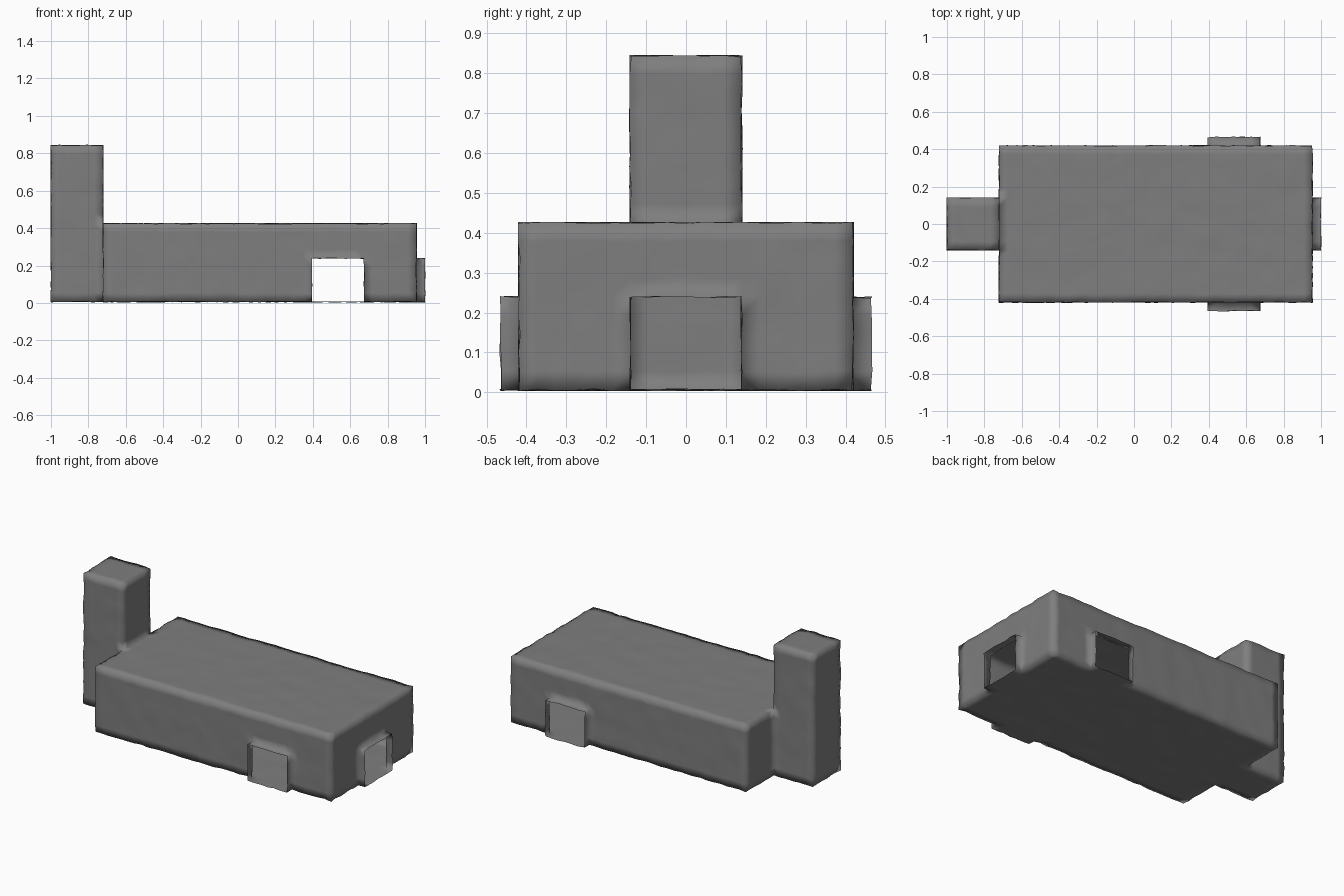
import bpy, bmesh, random
from mathutils import Vector

if "Cube" in bpy.data.objects:
    bpy.data.objects.remove(bpy.data.objects["Cube"])

random.seed(4)
S = 2 / 43                      # block size: the model is 43 blocks long
ORIGIN = Vector((-1.0, -10 * S, 0.006))
WOBBLE = 0.003                  # slight hand-made unevenness


def block(x0, x1, y0, y1, z0, z1):
    return {(x, y, z) for x in range(x0, x1) for y in range(y0, y1) for z in range(z0, z1)}


# Volumes in blocks: main hall, tower, and three doorway sleeves
hall = block(6, 42, 1, 19, 0, 9)
tower = block(0, 6, 7, 13, 0, 18)
front_door = block(30, 36, 0, 1, 0, 5)
back_door = block(30, 36, 19, 20, 0, 5)
end_door = block(42, 43, 7, 13, 0, 5)
solid = hall | tower | front_door | back_door | end_door

# Outer ends of the sleeves stay open
openings = [(front_door, (0, -1, 0)), (back_door, (0, 1, 0)), (end_door, (1, 0, 0))]

bm = bmesh.new()
verts = {}


def corner(key):
    if key not in verts:
        shake = Vector([random.uniform(-WOBBLE, WOBBLE) for _ in range(3)])
        verts[key] = bm.verts.new(ORIGIN + Vector(key) * S + shake)
    return verts[key]


# Hollow skin: one quad wherever a filled block meets empty space
for cell in sorted(solid):
    for axis in range(3):
        for sign in (-1, 1):
            d = tuple(sign if i == axis else 0 for i in range(3))
            if tuple(c + e for c, e in zip(cell, d)) in solid:
                continue
            if any(cell in sleeve and d == way for sleeve, way in openings):
                continue
            u, v = (axis + 1) % 3, (axis + 2) % 3
            ring = [(0, 0), (1, 0), (1, 1), (0, 1)]
            face = []
            for a, b in (ring if sign > 0 else ring[::-1]):
                key = list(cell)
                key[axis] += sign > 0
                key[u] += a
                key[v] += b
                face.append(corner(tuple(key)))
            bm.faces.new(face).smooth = True

mesh = bpy.data.meshes.new("building_shell")
bm.to_mesh(mesh)
bm.free()
shell = bpy.data.objects.new("building_shell", mesh)
bpy.context.collection.objects.link(shell)

# Dark grey stone
stone = bpy.data.materials.new("dark_stone")
stone.diffuse_color = (0.21, 0.21, 0.21, 1)
stone.use_nodes = True
stone.node_tree.nodes["Principled BSDF"].inputs["Base Color"].default_value = stone.diffuse_color
mesh.materials.append(stone)
